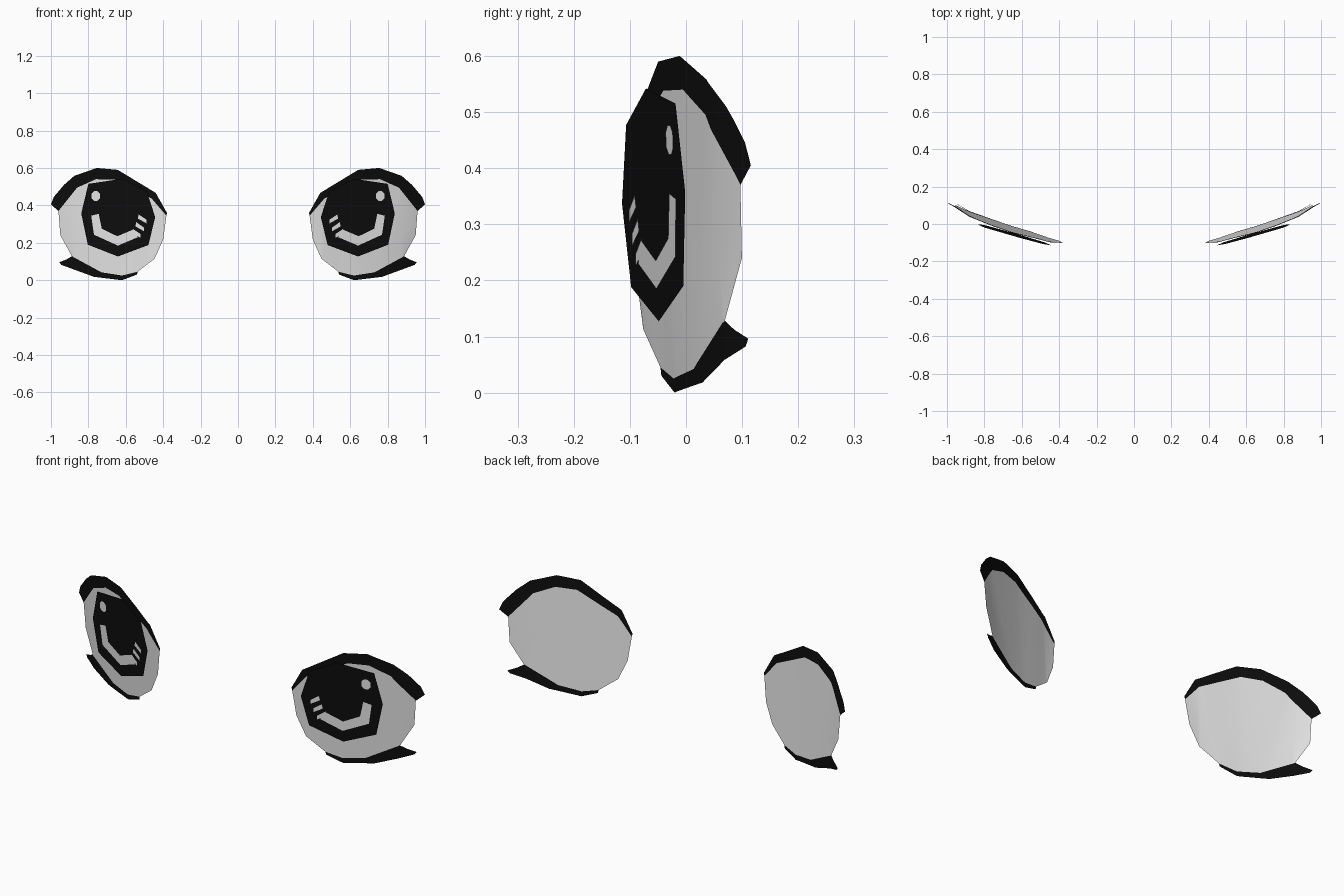
import bpy, bmesh

if "Cube" in bpy.data.objects:
    bpy.data.objects.remove(bpy.data.objects["Cube"])

def material(name, value):
    m = bpy.data.materials.new(name)
    m.diffuse_color = (value, value, value, 1)
    m.use_nodes = True
    m.node_tree.nodes["Principled BSDF"].inputs["Base Color"].default_value = m.diffuse_color
    return m

white = material("soft white", 0.8)
black = material("black", 0.004)

# Curved eyeball surface: depth as a function of x, with a slight backward lean
KNOTS = [(.37, -.105), (.45, -.093), (.54, -.066), (.64, -.039), (.75, -.001),
         (.88, .048), (.95, .090), (1.01, .121)]

def eyeball(x, z):
    for (x0, y0), (x1, y1) in zip(KNOTS, KNOTS[1:]):
        if x <= x1:
            break
    return y0 + (y1 - y0) * (x - x0) / (x1 - x0) - .06 * (z - .4)

# Flat tilted plane of the iris, in front of the eyeball
def iris_plane(x, z):
    return -.058 + .287 * (x - .64) - .04 * (z - .35)

def mark_plane(x, z):
    return iris_plane(x, z) - .002

def sheet(name, outlines, depth, mat, curved=False):
    """Thin sheet from x/z outlines, laid on a depth surface, mirrored to both eyes."""
    bm = bmesh.new()
    for outline in outlines:
        bm.faces.new([bm.verts.new((x, 0, z)) for x, z in outline])
    if curved:
        bmesh.ops.triangulate(bm, faces=bm.faces[:])
        for x, _ in KNOTS[1:-1]:
            bmesh.ops.bisect_plane(bm, geom=bm.verts[:] + bm.edges[:] + bm.faces[:],
                                   plane_co=(x, 0, 0), plane_no=(1, 0, 0))
    bm.normal_update()
    for f in bm.faces:
        if f.normal.y > 0:
            f.normal_flip()
        f.smooth = curved
    for v in bm.verts:
        v.co.y = depth(v.co.x, v.co.z)
    me = bpy.data.meshes.new(name)
    bm.to_mesh(me)
    bm.free()
    me.materials.append(mat)
    ob = bpy.data.objects.new(name, me)
    bpy.context.collection.objects.link(ob)
    mirror = ob.modifiers.new("both_eyes", 'MIRROR')
    mirror.use_mirror_merge = False

# Edges shared by the eye white and the lids
upper_edge = [(.96, .37), (.86, .495), (.76, .54), (.66, .538), (.46, .435), (.383, .345)]
lower_edge = [(.537, .045), (.62, .025), (.73, .042), (.888, .128)]

sheet("eye_white", [upper_edge + [(.40, .217), (.446, .115)] + lower_edge + [(.95, .24)]],
      eyeball, white, True)

sheet("upper_lid", [upper_edge + [(.38, .36), (.44, .467), (.643, .59), (.755, .60),
                                  (.875, .558), (.93, .51), (.985, .445), (1.0, .405)]],
      eyeball, black, True)

sheet("lower_lid", [lower_edge + [(.915, .112), (.955, .096), (.945, .082), (.77, .018),
                                  (.62, 0), (.54, .03)]],
      eyeball, black, True)

# Iris disc
sheet("iris", [[(.838, .357), (.80, .515), (.62, .542), (.488, .477), (.443, .337),
                (.479, .188), (.642, .127), (.803, .19)]], iris_plane, black)

# Light marks on the iris: crescent, three short stripes and a round glint
sheet("iris_crescent", [[(.785, .345), (.770, .243), (.642, .185), (.535, .230),
                         (.558, .272), (.645, .235), (.728, .275), (.745, .355)]],
      mark_plane, white)

stripes = [[(x, z), (x + .046, z + .026), (x + .041, z + .048), (x, z + .02)]
           for x, z in ((.490, .304), (.503, .262), (.520, .226))]
sheet("iris_stripes", stripes, mark_plane, white)

cx, cz = .76, .45
sheet("iris_glint", [[(cx + .022 * a, cz + .026 * b) for a, b in
                      ((1, .5), (.4, 1), (-.4, 1), (-1, .5), (-1, -.5), (-.4, -1), (.4, -1), (1, -.5))]],
      mark_plane, white)
